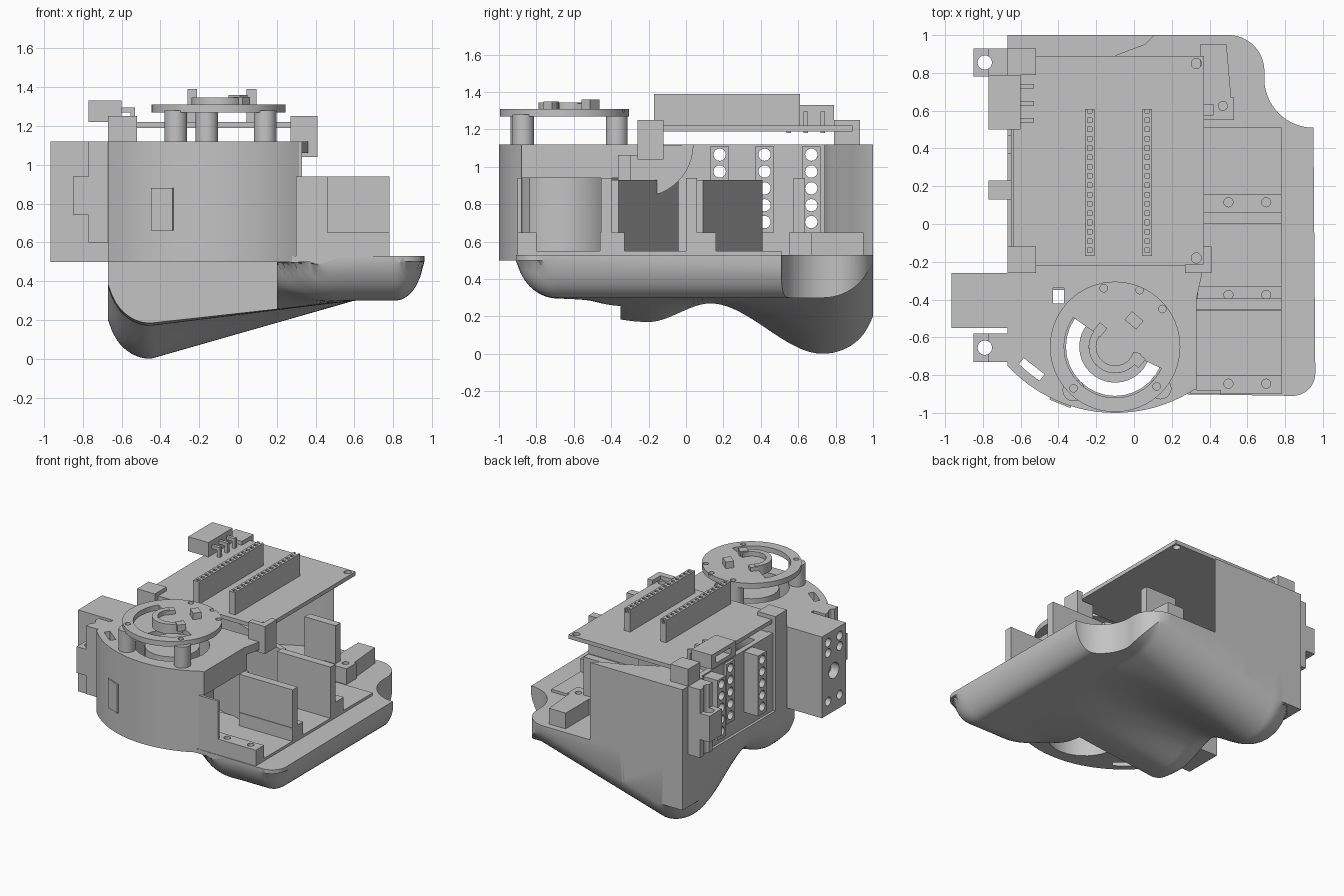
import bpy, bmesh, math
from mathutils import Vector, Matrix

cube = bpy.data.objects.get("Cube")
if cube:
    bpy.data.objects.remove(cube, do_unlink=True)

grey = bpy.data.materials.new("plain grey")
grey.use_nodes = True
COLOUR = (0.55, 0.55, 0.55, 1)
grey.diffuse_color = COLOUR
grey.node_tree.nodes["Principled BSDF"].inputs["Base Color"].default_value = COLOUR


def make(name, bm, smooth=False):
    bmesh.ops.recalc_face_normals(bm, faces=bm.faces)
    me = bpy.data.meshes.new(name)
    bm.to_mesh(me)
    bm.free()
    me.materials.append(grey)
    ob = bpy.data.objects.new(name, me)
    bpy.context.collection.objects.link(ob)
    if smooth:
        shade(ob)
    return ob


def shade(ob):
    bpy.ops.object.select_all(action='DESELECT')
    ob.select_set(True)
    bpy.context.view_layer.objects.active = ob
    bpy.ops.object.shade_smooth_by_angle(angle=math.radians(32))


def box(name, x0, x1, y0, y1, z0, z1, turn=0):
    bm = bmesh.new()
    bmesh.ops.create_cube(bm, size=1)
    centre = Vector((x0 + x1, y0 + y1, z0 + z1)) / 2
    bm.transform(Matrix.Translation(centre) @ Matrix.Rotation(math.radians(turn), 4, 'Z')
                 @ Matrix.Diagonal((x1 - x0, y1 - y0, z1 - z0, 1)))
    return make(name, bm)


def prism(name, pts, z0, z1, axis='Z'):
    # axis 'X' reads the points as (y, z) and extrudes along x
    place = (lambda p, h: (p[0], p[1], h)) if axis == 'Z' else (lambda p, h: (h, p[0], p[1]))
    bm = bmesh.new()
    face = bm.faces.new([bm.verts.new(place(p, z0)) for p in pts])
    up = bmesh.ops.extrude_face_region(bm, geom=[face])
    bmesh.ops.translate(bm, verts=[v for v in up["geom"] if isinstance(v, bmesh.types.BMVert)],
                        vec=place((0, 0), z1 - z0))
    return make(name, bm, True)


def arc(cx, cy, r, a0, a1, n=24):
    angles = [math.radians(a0 + (a1 - a0) * i / n) for i in range(n + 1)]
    return [(cx + r * math.cos(a), cy + r * math.sin(a)) for a in angles]


def rod(name, a, b, r, h0, h1, axis='Z', n=32):
    return prism(name, arc(a, b, r, 0, 360 - 360 / n, n - 1), h0, h1, axis)


def sector(name, cx, cy, r0, r1, a0, a1, z0, z1):
    return prism(name, arc(cx, cy, r1, a0, a1) + arc(cx, cy, r0, a1, a0), z0, z1)


def cut(ob, *tools, op='DIFFERENCE'):
    bpy.context.view_layer.objects.active = ob
    for tool in tools:
        mod = ob.modifiers.new("cut", 'BOOLEAN')
        mod.operation, mod.object, mod.solver = op, tool, 'EXACT'
        bpy.ops.object.modifier_apply(modifier=mod.name)
        bpy.data.objects.remove(tool, do_unlink=True)
    shade(ob)
    return ob


# Sculpted lower body
PROFILE = [(-0.91, 0.29), (-0.2, 0.17), (0.13, 0.27), (0.73, 0), (1, 0)]


def ridge(y):
    for (ya, za), (yb, zb) in zip(PROFILE, PROFILE[1:]):
        if y <= yb:
            k = max(0, (y - ya) / (yb - ya))
            return za + (zb - za) * k * k * (3 - 2 * k)
    return PROFILE[-1][1]


def underside(x, y):
    t = min(1, max(0, (x + 0.45) / 1.05))
    # rounding grows towards the rim, and towards the inner front corner
    corner = (1 - (x - 0.2) / 0.3) * min(1, max(0, (-0.35 - y) / 0.45))
    ux = max(0, 1 - (x + 0.67) / 0.22, 1 - (0.96 - x) / 0.15, corner)
    uy = max(0, 1 - (y + 0.91) / 0.22, 1 - (1 - y) / 0.27)
    q = min(0.98, math.hypot(ux, uy))
    return min(0.51, ridge(y) * (1 - t) + 0.3 * t + 0.25 * (1 - math.sqrt(1 - q * q)))


bm = bmesh.new()
bmesh.ops.create_grid(bm, x_segments=80, y_segments=80, size=1)
for v in bm.verts:
    x, y = 0.145 + v.co.x * 0.815, 0.045 + v.co.y * 0.955
    v.co = (x, y, underside(x, y))
up = bmesh.ops.extrude_face_region(bm, geom=bm.faces[:])
for v in up["geom"]:
    if isinstance(v, bmesh.types.BMVert):
        v.co.z = 0.53
body = make("lower_body", bm)
outline = ([(-0.67, -0.35), (0.2, -0.35), (0.2, -0.9)] + arc(0.84, -0.79, 0.12, -90, 0, 10)
           + arc(0.95, 0.77, 0.26, 270, 180) + arc(0.5, 0.81, 0.19, 0, 90) + [(-0.67, 1)])
cut(body, prism("body_outline", outline, -0.1, 0.6), op='INTERSECT')

# Round front housing: wall, floor and top plate with a well
CX, CY = -0.1, -0.65
front_arc = arc(CX, -0.225, 0.775, 222.7, 302.8)
cover = front_arc + [(0.33, -0.4), (0.37, -0.22), (-0.67, -0.22)]
prism("front_wall", front_arc + arc(CX, -0.225, 0.725, 302.8, 222.7), 0.5, 1.12)
floor_outline = front_arc + [(0.32, -0.35), (-0.67, -0.35)]
for name, pts, z0, z1 in (("top_plate", cover, 1.06, 1.12), ("front_floor", floor_outline, 0.5, 0.55)):
    cut(prism(name, pts, z0, z1), rod("well", CX, CY, 0.26, 0.4, 1.3),
        box("slot", -0.62, -0.48, -0.815, -0.745, 0.4, 1.3, -38),
        box("wire_gap", -0.43, -0.37, -0.42, -0.34, 0.4, 1.3))
cut(rod("well_tube", CX, CY, 0.29, 0.54, 1.07), rod("bore", CX, CY, 0.26, 0.4, 1.3))
box("cover_skirt", 0.27, 0.33, -0.88, -0.36, 0.94, 1.12)
prism("cover_fillet", [(-0.3, 1.11)] + arc(-0.24, 1.12, 0.28, 0, -90, 12) + [(-0.3, 0.84)],
      -0.62, -0.2, 'X')
box("front_latch", -0.45, -0.33, -0.952, -0.936, 0.66, 0.88, -22)

# Left and back walls with protruding wire terminals
ROWS = [0.705 + 0.09 * i for i in range(5)]


def wire_holes(y):
    return [rod("wire_hole", y, z, 0.033, -0.9, -0.5, 'X', 16) for z in ROWS]


side = box("side_wall", -0.65, -0.61, -0.2, 0.95, 0.5, 1.12)
cut(side, *[hole for y in (0.18, 0.42, 0.67) for hole in wire_holes(y)])
box("side_wall_front", -0.67, -0.61, -0.75, -0.12, 0.5, 1.12)
for y, x in ((0.18, -0.77), (0.42, -0.67), (0.67, -0.77)):
    cut(box("wire_terminal", x, -0.6, y - 0.05, y + 0.05, 0.65, 1.11), *wire_holes(y))
prism("back_wall", [(-0.67, 1), (0.11, 1), (0.06, 0.95), (-0.1, 0.89), (-0.3, 0.78), (-0.4, 0.74),
                    (-0.67, 0.74)], 0.5, 1.12)

# Side motor with its face holes
motor = box("side_motor", -0.965, -0.62, -0.55, -0.26, 0.5, 1.12)
holes = [(-0.405, 0.81, 0.06)] + [(-0.405 + s * 0.07, z, 0.033)
                                  for s in (-1, 1) for z in (0.6, 0.97, 1.05)]
cut(motor, *[rod("motor_hole", y, z, r, -1.1, -0.9, 'X', 20) for y, z, r in holes])

# Side brackets with screw ears
for y in (-0.73, 0.78):
    for part in (box("bracket_column", -0.77, -0.66, y, y + 0.15, 0.6, 1.12),
                 box("bracket_ear", -0.85, -0.74, y, y + 0.15, 0.74, 0.94)):
        cut(part, rod("ear_hole", -0.79, y + 0.075, 0.038, 0.5, 1.2))

# Finger trays: base plate, screw ledges, dividers and slanted inner panels
box("tray_base", 0.3, 0.78, -0.89, 0.51, 0.5, 0.55)
for y0, y1, x1 in ((-0.9, -0.8, 0.78), (-0.46, -0.33, 0.78), (0, 0.16, 0.78), (0.55, 0.67, 0.53)):
    ledge = box("screw_ledge", 0.33, x1, y0, y1, 0.52, 0.65)
    xs = (0.5, 0.7) if x1 > 0.6 else (0.47,)
    cut(ledge, *[rod("screw_hole", x, y1 - 0.045, 0.024, 0.6, 0.7, n=16) for x in xs])
for y, x0, x1 in ((-0.455, 0.33, 0.78), (0, 0.33, 0.78), (0.575, 0.16, 0.42)):
    box("divider", x0, x1, y, y + 0.06, 0.53, 0.94)
box("front_arm", 0.3, 0.46, -0.9, -0.88, 0.5, 0.94)
prism("rear_block", [(0.35, 0.66), (0.515, 0.66), (0.49, 0.95), (0.35, 0.95)], 0.52, 0.65)
for y in (-0.4, 0.05):
    prism("inner_panel", [(0.34, y), (0.34, y + 0.04), (-0.5, y + 0.36), (-0.5, y + 0.32)], 0.52, 0.93)

# Circuit board, corner clips and pin headers
board = box("circuit_board", -0.64, 0.37, -0.22, 0.89, 1.19, 1.22)
cut(board, *[rod("board_hole", 0.33, y, 0.027, 1.1, 1.3, n=20) for y in (-0.18, 0.85)])
box("clip_rear", -0.67, -0.52, 0.79, 0.93, 1.1, 1.25)
box("clip_front", -0.67, -0.52, -0.26, -0.12, 1.1, 1.25)
box("clip_inner", 0.27, 0.41, -0.26, -0.12, 1.04, 1.18)
box("clip_inner_lip", 0.27, 0.41, -0.26, -0.215, 1.17, 1.25)
box("clip_inner_side", 0.365, 0.41, -0.26, -0.12, 1.17, 1.25)
for x in (-0.235, 0.07):
    header = box("pin_header", x - 0.025, x + 0.025, -0.17, 0.61, 1.21, 1.39)
    cut(header, *[box("pin_hole", x - 0.012, x + 0.012, y - 0.012, y + 0.012, 1.36, 1.45)
                  for y in [-0.14 + 0.0493 * i for i in range(16)]])

# Power connector with bent pins
cut(box("connector", -0.77, -0.6, 0.5, 0.79, 1.22, 1.33),
    box("connector_recess", -0.8, -0.7, 0.56, 0.74, 1.25, 1.3))
for y in (0.55, 0.64, 0.73):
    box("pin_arm", -0.61, -0.53, y - 0.012, y + 0.012, 1.27, 1.295)
    box("pin_leg", -0.555, -0.53, y - 0.012, y + 0.012, 1.18, 1.295)

# Sensor disc on three posts above a sunken rotor
for x, y in ((-0.32, -0.88), (0.14, -0.87), (-0.16, -0.37)):
    rod("disc_post", x, y, 0.058, 1.11, 1.28)
disc = rod("sensor_disc", CX, CY, 0.345, 1.27, 1.31, n=64)
cut(disc, sector("arc_slot", CX, CY, 0.14, 0.27, 145, 335, 1.2, 1.4),
    *[rod("disc_hole", x, y, 0.02, 1.29, 1.4, n=16)
      for x, y in ((-0.32, -0.87), (0.12, -0.86), (0.15, -0.45), (0.03, -0.35), (-0.16, -0.34))])
sector("hub_ring", CX, CY, 0.1, 0.14, 135, 345, 1.3, 1.345)
rod("rotor", CX, CY, 0.19, 1.04, 1.12)
for x, y, w, h in ((0, -0.51, 0.08, 1.36), (0.02, -0.72, 0.06, 1.35), (-0.18, -0.56, 0.05, 1.34)):
    box("sensor_chip", x - w / 2, x + w / 2, y - 0.03, y + 0.03, 1.3, h, -40)
